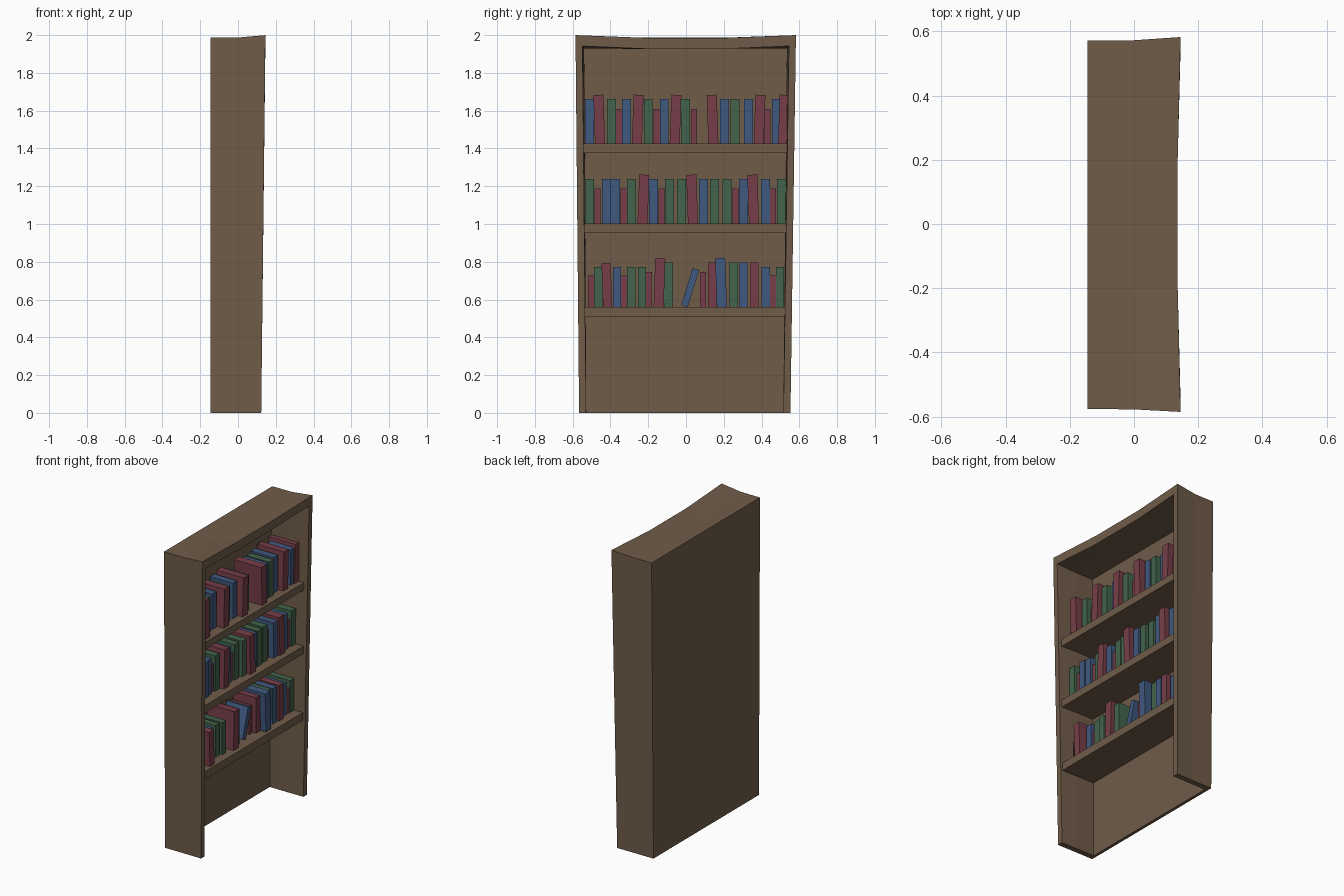
import bpy, bmesh, math, random
from mathutils import Matrix, Vector

random.seed(4)
cube = bpy.data.objects.get("Cube")
if cube:
    bpy.data.objects.remove(cube, do_unlink=True)


def material(name, rgb):
    m = bpy.data.materials.new(name)
    m.use_nodes = True
    m.diffuse_color = (*rgb, 1)
    m.node_tree.nodes["Principled BSDF"].inputs["Base Color"].default_value = (*rgb, 1)
    return m


WOOD = material("brown wood", (0.160, 0.107, 0.066))
RED = material("red cover", (0.185, 0.048, 0.065))
BLUE = material("blue cover", (0.051, 0.098, 0.212))
GREEN = material("green cover", (0.054, 0.125, 0.069))


def finish(name, bm, mat):
    bmesh.ops.recalc_face_normals(bm, faces=bm.faces)
    mesh = bpy.data.meshes.new(name)
    bm.to_mesh(mesh)
    bm.free()
    mesh.materials.append(mat)
    ob = bpy.data.objects.new(name, mesh)
    bpy.context.collection.objects.link(ob)
    return ob


def box(name, lo, hi, mat, tilt=0.0):
    """Box between two corners, leaned about the middle of its base."""
    lo, hi = Vector(lo), Vector(hi)
    mid, size = (lo + hi) / 2, hi - lo
    bm = bmesh.new()
    bmesh.ops.create_cube(bm, size=1, matrix=Matrix.Translation((0, 0, size.z / 2)) @ Matrix.Diagonal((*size, 1)))
    lift = abs(math.sin(tilt)) * size.y / 2
    bm.transform(Matrix.Translation((mid.x, mid.y, lo.z + lift)) @ Matrix.Rotation(-tilt, 4, "X"))
    return finish(name, bm, mat)


# Case: an arch-shaped frame whose open front flares out a little
BACK = -0.145
WALL, CAP = 0.037, 0.058
# (x at bottom, x at top corner, x at top middle), then outline of the arch there
STATIONS = [
    ((BACK, BACK, BACK), [(-0.565, 0), (-0.576, 1.987), (-0.2, 1.987), (0.2, 1.987), (0.571, 1.987), (0.552, 0)]),
    ((0, 0, 0), [(-0.565, 0), (-0.577, 1.987), (-0.2, 1.986), (0.2, 1.986), (0.572, 1.987), (0.552, 0)]),
    ((0.123, 0.145, 0.136), [(-0.566, 0), (-0.585, 2.0), (-0.2, 1.985), (0.2, 1.985), (0.582, 2.0), (0.553, 0)]),
]
bm = bmesh.new()
rings = []
for (xb, xc, xm), outline in STATIONS:
    xs = [xb, xc, xm, xm, xc, xb]
    outer, inner = [], []
    for x, (y, z) in zip(xs, outline):
        yi = y - math.copysign(WALL, y) if abs(y) > 0.3 else y
        outer.append(bm.verts.new((x, y, z)))
        inner.append(bm.verts.new((x, yi, z - CAP if z else 0)))
    rings.append((outer, inner))
for (o0, i0), (o1, i1) in zip(rings, rings[1:]):
    for k in range(5):
        bm.faces.new((o0[k], o0[k + 1], o1[k + 1], o1[k]))
        bm.faces.new((i0[k], i0[k + 1], i1[k + 1], i1[k]))
    for k in (0, 5):
        bm.faces.new((o0[k], o1[k], i1[k], i0[k]))
for outer, inner in (rings[0], rings[-1]):
    for k in range(5):
        bm.faces.new((outer[k], outer[k + 1], inner[k + 1], inner[k]))
finish("case_frame", bm, WOOD)

# Back panel, following the taper of the case
bm = bmesh.new()
outline = [(-0.530, 0), (-0.540, 1.93), (0.536, 1.93), (0.517, 0)]
face = bm.faces.new([bm.verts.new((BACK, y, z)) for y, z in outline])
out = bmesh.ops.extrude_face_region(bm, geom=[face], use_keep_orig=True)
for v in out["geom"]:
    if isinstance(v, bmesh.types.BMVert):
        v.co.x += 0.02
finish("back_panel", bm, WOOD)

# Shelves
SHELVES = {"lower": (0.508, 0.560), "middle": (0.952, 1.002), "upper": (1.376, 1.425)}
for name, (z0, z1) in SHELVES.items():
    box(name + "_shelf", (-0.13, -0.542, z0), (0.115, 0.534, z1), WOOD)

# Book kinds: cover, width, height, depth, lean in degrees
KINDS = {
    "b": (BLUE, 0.047, 0.237, 0.17, 0),
    "g": (GREEN, 0.047, 0.237, 0.17, 0),
    "m": (RED, 0.045, 0.237, 0.17, 0),
    "r": (RED, 0.033, 0.185, 0.15, 0),
    "R": (RED, 0.053, 0.258, 0.20, 2),
    "B": (BLUE, 0.053, 0.258, 0.20, 2),
    "l": (BLUE, 0.036, 0.205, 0.16, 17),
}
# One letter per book, with its middle along the shelf in hundredths
ROWS = {
    "upper": ("bRgrbRgrbRgrRbgbRrbR",
              [-51, -45.5, -39.5, -35.5, -31.5, -26, -20, -15.5, -11.5, -6, -0.3,
               4.2, 14.5, 20.3, 26, 33, 38.5, 43.2, 48, 51.4]),
    "middle": ("grbbrgRbrggRbggrbRbrg",
               [-51, -46.8, -42, -37.3, -33, -28.8, -23, -17.3, -13, -8.8, -2.3, 3.7,
                9.2, 15, 21.8, 26.2, 30.5, 36, 42, 46.1, 50.5]),
    "lower": ("rgRbrggrRglrmBgbmbrg",
              [-50.3, -46.5, -41.5, -36.5, -32.8, -29, -23.3, -19.6, -14.5, -9.2, -0.8,
               9, 13.8, 19, 25.1, 30.3, 36.2, 42.2, 46.1, 49.8]),
}
for row, (kinds, places) in ROWS.items():
    z = SHELVES[row][1]
    for i, (kind, place) in enumerate(zip(kinds, places)):
        mat, w, h, d, lean = KINDS[kind]
        y = place / 100
        # smaller books stand at both ends of the lower shelf
        if row == "lower" and abs(y - 0.1) > 0.31:
            h, w = h * 0.9, w * 0.92
        if kind in "RB":
            lean *= random.choice((-1, 1))
        x = -0.125 + random.uniform(0, 0.025)
        box(f"{row}_book_{i + 1}", (x, y - w / 2, z), (x + d, y + w / 2, z + h), mat, math.radians(lean))
